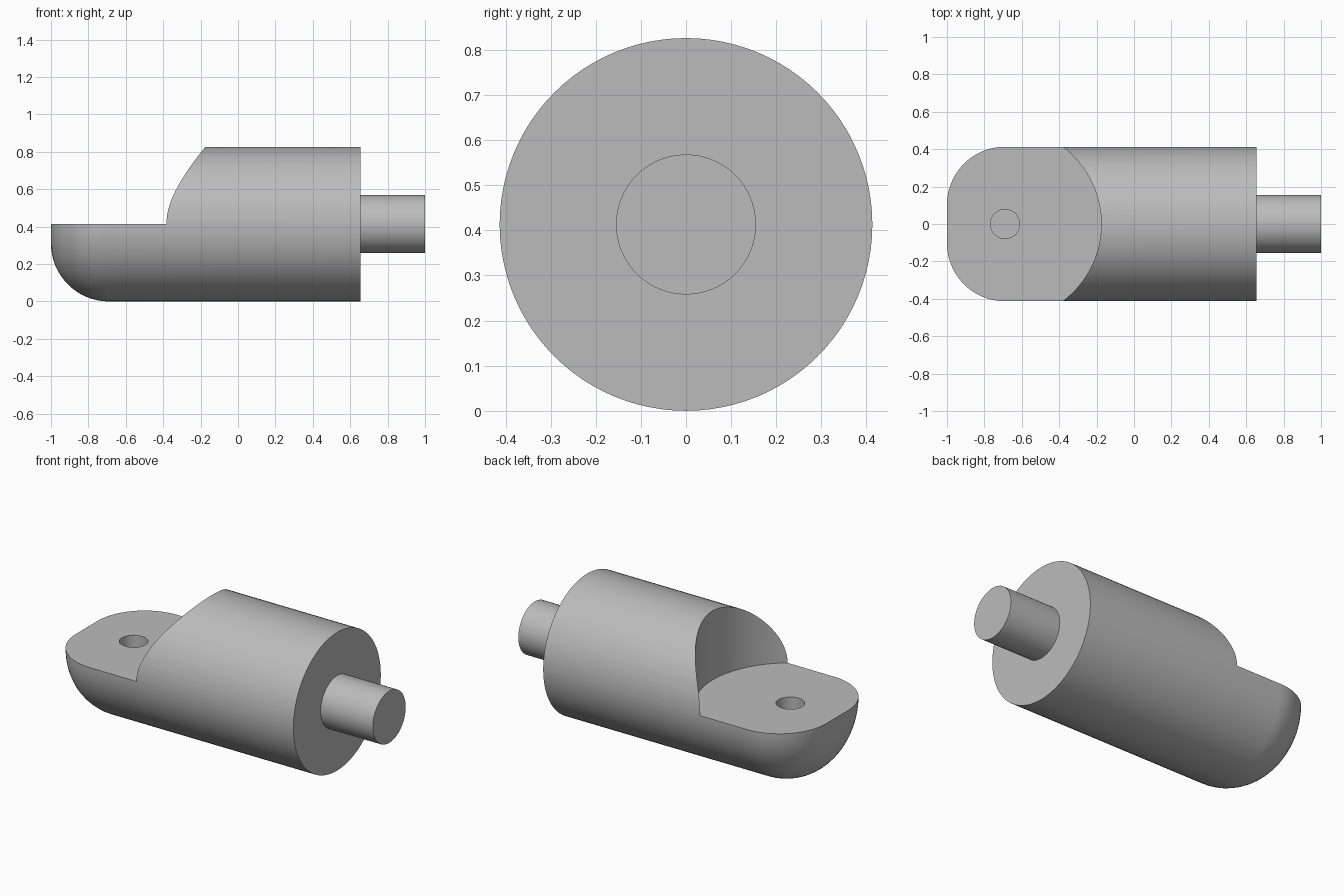
import bpy, bmesh, math
from mathutils import Matrix, Vector

cube = bpy.data.objects.get("Cube")
if cube:
    bpy.data.objects.remove(cube)

R = 0.413          # body radius and axis height
HOLE_X = -0.69     # shared centre of hole, scoop and end rounding
FILLET = 0.31

grey = bpy.data.materials.new("plain grey")
grey.use_nodes = True
COLOUR = (0.5, 0.5, 0.5, 1)
grey.diffuse_color = COLOUR
grey.node_tree.nodes["Principled BSDF"].inputs["Base Color"].default_value = COLOUR


def add_object(name, bm):
    bmesh.ops.recalc_face_normals(bm, faces=bm.faces)
    mesh = bpy.data.meshes.new(name)
    bm.to_mesh(mesh)
    bm.free()
    mesh.materials.append(grey)
    obj = bpy.data.objects.new(name, mesh)
    bpy.context.collection.objects.link(obj)
    return obj


def lathe(name, profile, steps=96):
    """Turn (x, radius) points around the horizontal axis at height R."""
    bm = bmesh.new()
    verts = [bm.verts.new((x, 0, R + r)) for x, r in profile]
    edges = [bm.edges.new(pair) for pair in zip(verts, verts[1:])]
    bmesh.ops.spin(bm, geom=verts + edges, cent=(0, 0, R), axis=(1, 0, 0),
                   angle=math.tau, steps=steps, use_duplicate=False)
    bmesh.ops.remove_doubles(bm, verts=bm.verts, dist=0.0001)
    return add_object(name, bm)


def upright_cylinder(name, radius, bottom, top, steps):
    bm = bmesh.new()
    bmesh.ops.create_cone(bm, cap_ends=True, segments=steps, radius1=radius,
                          radius2=radius, depth=top - bottom,
                          matrix=Matrix.Translation((HOLE_X, 0, (top + bottom) / 2)))
    obj = add_object(name, bm)
    obj.hide_render = True
    return obj


# Round body with a filleted end and a narrow pin
fillet = [(HOLE_X - FILLET * math.cos(a), R - FILLET + FILLET * math.sin(a))
          for a in (math.pi / 2 * i / 16 for i in range(17))]
body = lathe("body_with_pin", [(-1, 0)] + fillet
             + [(0.655, R), (0.655, 0.155), (1, 0.155), (1, 0)])

# Scooped upper half and blind hole
cutters = [upright_cylinder("scoop_cutter", 0.515, R, 1.0, 128),
           upright_cylinder("hole_cutter", 0.078, R - 0.2, R + 0.1, 48)]
bpy.context.view_layer.objects.active = body
body.select_set(True)
for cutter in cutters:
    cut = body.modifiers.new(cutter.name, 'BOOLEAN')
    cut.operation = 'DIFFERENCE'
    cut.solver = 'EXACT'
    cut.object = cutter
    bpy.ops.object.modifier_apply(modifier=cut.name)
    bpy.data.objects.remove(cutter)

# Smooth the curved sides, keep the rims sharp
bpy.ops.object.shade_smooth_by_angle(angle=math.radians(30))
